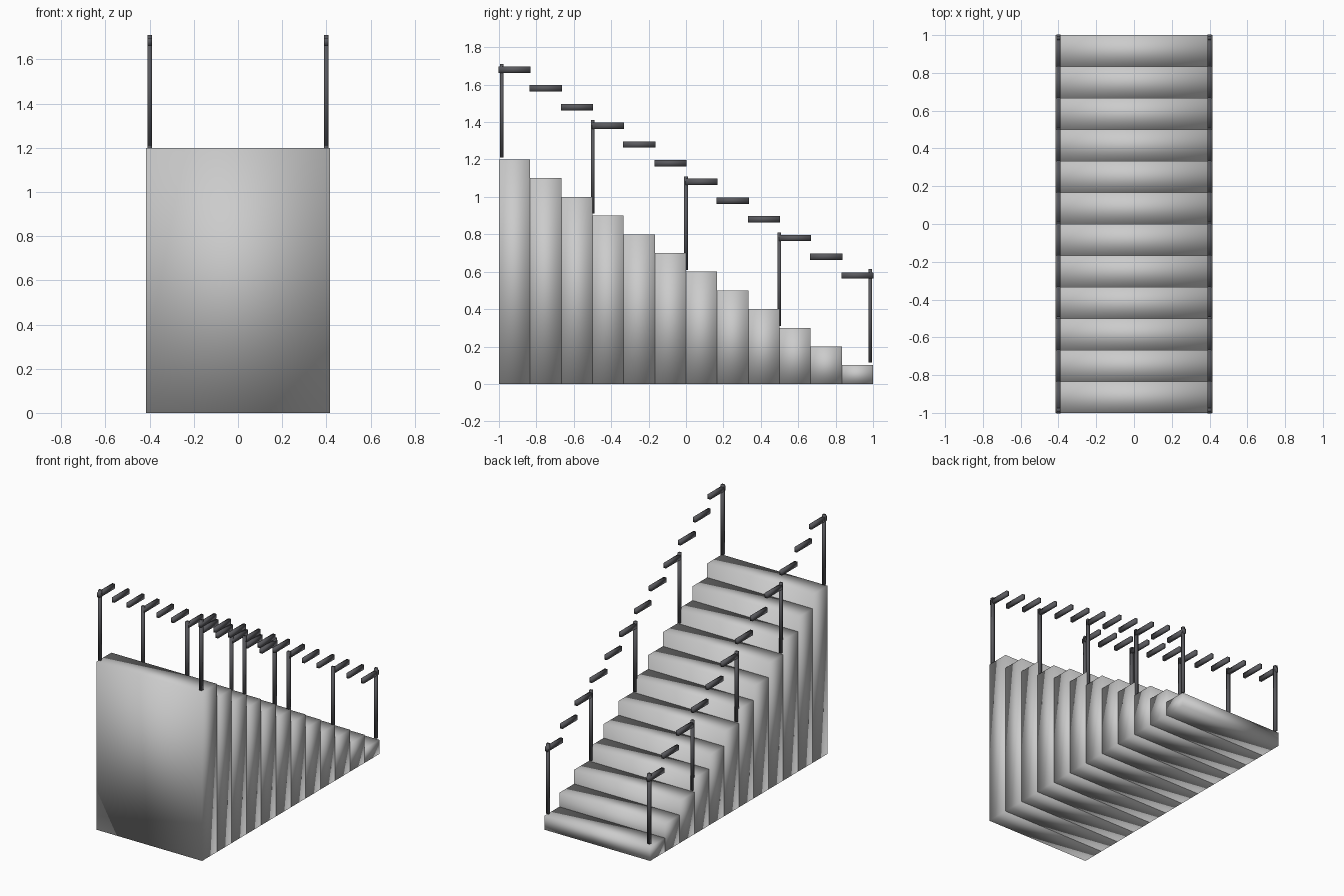
import bpy

if "Cube" in bpy.data.objects:
    bpy.data.objects.remove(bpy.data.objects["Cube"])

STEPS, RUN, RISE, HALF_W = 12, 2 / 12, 0.1, 0.4167
RAIL_X = 0.4

metal = bpy.data.materials.new("dark_metal")
metal.diffuse_color = (0.1, 0.1, 0.11, 1)
metal.use_nodes = True
metal.node_tree.nodes["Principled BSDF"].inputs["Base Color"].default_value = metal.diffuse_color


def box(name, center, size, mat=None):
    bpy.ops.mesh.primitive_cube_add(size=1, location=center)
    ob = bpy.context.object
    ob.name = name
    ob.scale = size
    bpy.ops.object.transform_apply(location=False, rotation=False, scale=True)
    bpy.ops.object.shade_smooth()
    if mat:
        ob.data.materials.append(mat)
    return ob


# Solid steps reaching the ground, tallest at the front, each with a rail piece per side
for i in range(STEPS):
    top = RISE * (STEPS - i)
    y = -1 + RUN * (i + 0.5)
    box(f"step_{i + 1}", (0, y, top / 2), (2 * HALF_W, RUN, top))
    for side, label in ((-1, "left"), (1, "right")):
        box(f"handrail_{label}_{i + 1}", (side * RAIL_X, y, top + 0.48),
            (0.02, 0.172, 0.034), metal)

# Posts standing on every third step, plus the last one at the bottom end
posts = [(-0.985, 1.21), (-0.499, 0.91), (0, 0.61), (0.499, 0.31), (0.985, 0.115)]
for n, (y, z) in enumerate(posts, 1):
    for side, label in ((-1, "left"), (1, "right")):
        box(f"post_{label}_{n}", (side * RAIL_X, y, z + 0.25), (0.02, 0.02, 0.5), metal)
